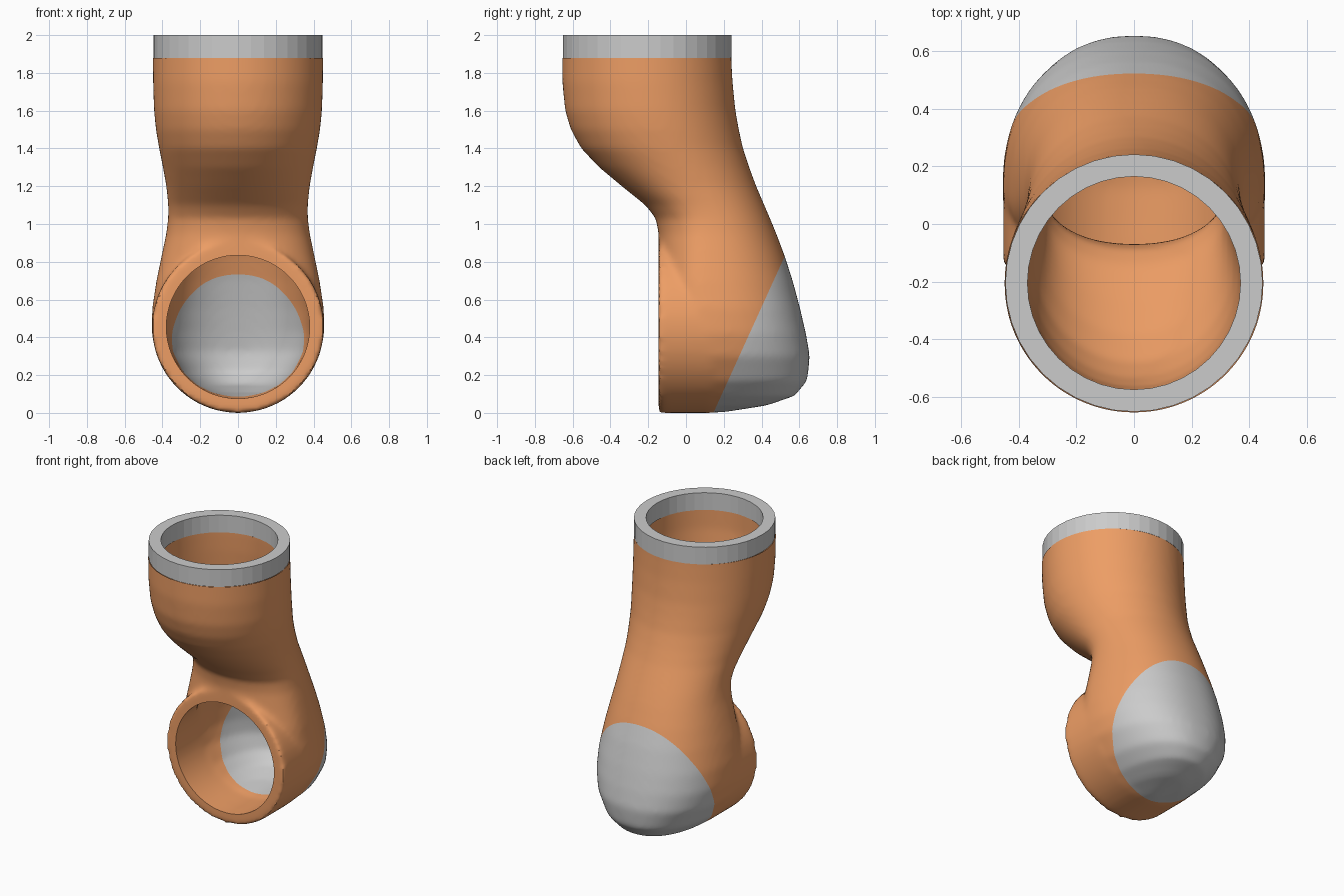
import bpy, bmesh, math
from mathutils import Vector, Matrix

if "Cube" in bpy.data.objects:
    bpy.data.objects.remove(bpy.data.objects["Cube"])

orange = bpy.data.materials.new("orange")
orange.diffuse_color = (0.85, 0.34, 0.13, 1)
orange.use_nodes = True
orange.node_tree.nodes["Principled BSDF"].inputs["Base Color"].default_value = orange.diffuse_color

# Horizontal sections of the arm: z, front y, back y, half width
ROWS = [(2.10, -.655, .24, .45), (1.88, -.655, .24, .45), (1.75, -.655, .247, .45),
        (1.6, -.64, .262, .445), (1.5, -.61, .28, .435), (1.4, -.555, .302, .418),
        (1.3, -.46, .335, .398), (1.2, -.34, .372, .38), (1.1, -.215, .415, .37),
        (1.03, -.16, .445, .37), (.95, -.145, .478, .38), (.83, -.145, .523, .405),
        (.7, -.145, .565, .432), (.55, -.145, .605, .455), (.42, -.145, .635, .457),
        (.3, -.145, .656, .43), (.17, -.145, .642, .355), (.09, -.145, .575, .27),
        (.04, -.145, .43, .18), (.003, -.145, .2, .06)]
HUB_Z, HUB_R, FRONT = .455, .455, -.145


def new_object(name, bm):
    mesh = bpy.data.meshes.new(name)
    bm.to_mesh(mesh)
    bm.free()
    ob = bpy.data.objects.new(name, mesh)
    bpy.context.collection.objects.link(ob)
    return ob


def activate(ob):
    bpy.ops.object.select_all(action='DESELECT')
    ob.select_set(True)
    bpy.context.view_layer.objects.active = ob


def apply(ob, kind, **settings):
    activate(ob)
    mod = ob.modifiers.new(kind, kind)
    for key, value in settings.items():
        setattr(mod, key, value)
    bpy.ops.object.modifier_apply(modifier=mod.name)


def body(name, t, hub_front):
    """Arm loft merged with the round hub, inset by t."""
    bm = bmesh.new()
    n, rings = 64, []
    shrink = 1 - t / HUB_R
    for z, f, b, w in ROWS:
        low = min(1, max(0, (1.3 - z) / .6))
        k, p = .5 - .15 * low, 2 / (2 + .25 * low)
        f, b, w = f + t, b - t, w * shrink
        if z < HUB_Z:
            z = HUB_Z + (z - HUB_Z) * shrink
        c = f + (b - f) * k
        ring = []
        for i in range(n):
            a = 2 * math.pi * i / n
            ca, sa = math.cos(a), math.sin(a)
            x = math.copysign(w * abs(ca) ** p, ca)
            depth = (b - c) if sa > 0 else (c - f)
            ring.append(bm.verts.new((x, c + math.copysign(depth * abs(sa) ** p, sa), z)))
        rings.append(ring)
    for r, s in zip(rings, rings[1:]):
        for i in range(n):
            j = (i + 1) % n
            bm.faces.new((r[i], r[j], s[j], s[i]))
    bm.faces.new(rings[0])
    bm.faces.new(rings[-1])
    # round hub facing the front
    length = .14 - hub_front
    bmesh.ops.create_cone(bm, cap_ends=True, segments=64, radius1=HUB_R - t,
                          radius2=HUB_R - t, depth=length,
                          matrix=Matrix.Translation((0, hub_front + length / 2, HUB_Z))
                          @ Matrix.Rotation(math.pi / 2, 4, 'X'))
    bmesh.ops.recalc_face_normals(bm, faces=bm.faces)
    ob = new_object(name, bm)
    apply(ob, 'REMESH', mode='VOXEL', voxel_size=.018)
    apply(ob, 'SMOOTH', factor=.5, iterations=10)
    return ob


def keep_side(ob, point, normal):
    """Cut the mesh with a plane and drop what lies on the normal side."""
    bm = bmesh.new()
    bm.from_mesh(ob.data)
    bmesh.ops.bisect_plane(bm, geom=bm.verts[:] + bm.edges[:] + bm.faces[:], dist=1e-5,
                           plane_co=point, plane_no=normal, clear_outer=True)
    bm.to_mesh(ob.data)
    bm.free()


def smooth(ob):
    activate(ob)
    bpy.ops.object.shade_smooth_by_angle(angle=math.radians(40))


# Hollow shell
shell = body("arm_shell", 0, FRONT)
hollow = body("hollow_cutter", .075, -.35)
apply(shell, 'BOOLEAN', operation='DIFFERENCE', object=hollow, solver='EXACT')
bpy.data.objects.remove(hollow)
keep_side(shell, (0, 0, 1.88), (0, 0, 1))

# Back cap split off along the slanted seam
cap = shell.copy()
cap.data = shell.data.copy()
cap.name = "back_cap"
bpy.context.collection.objects.link(cap)
seam, slope = Vector((0, .145, 0)), Vector((0, .83, -.378))
keep_side(shell, seam, slope)
keep_side(cap, seam, -slope)
shell.data.materials.append(orange)
smooth(shell)
smooth(cap)

# Top ring
bm = bmesh.new()
profile = [(.37, 1.88), (.447, 1.88), (.447, 2), (.37, 2)]
n = 40
loops = [[bm.verts.new((r * math.cos(2 * math.pi * i / n),
                        -.205 + r * math.sin(2 * math.pi * i / n), z))
          for i in range(n)] for r, z in profile]
for a, b in zip(loops, loops[1:] + loops[:1]):
    for i in range(n):
        j = (i + 1) % n
        bm.faces.new((a[i], a[j], b[j], b[i]))
bmesh.ops.recalc_face_normals(bm, faces=bm.faces)
new_object("top_ring", bm)
